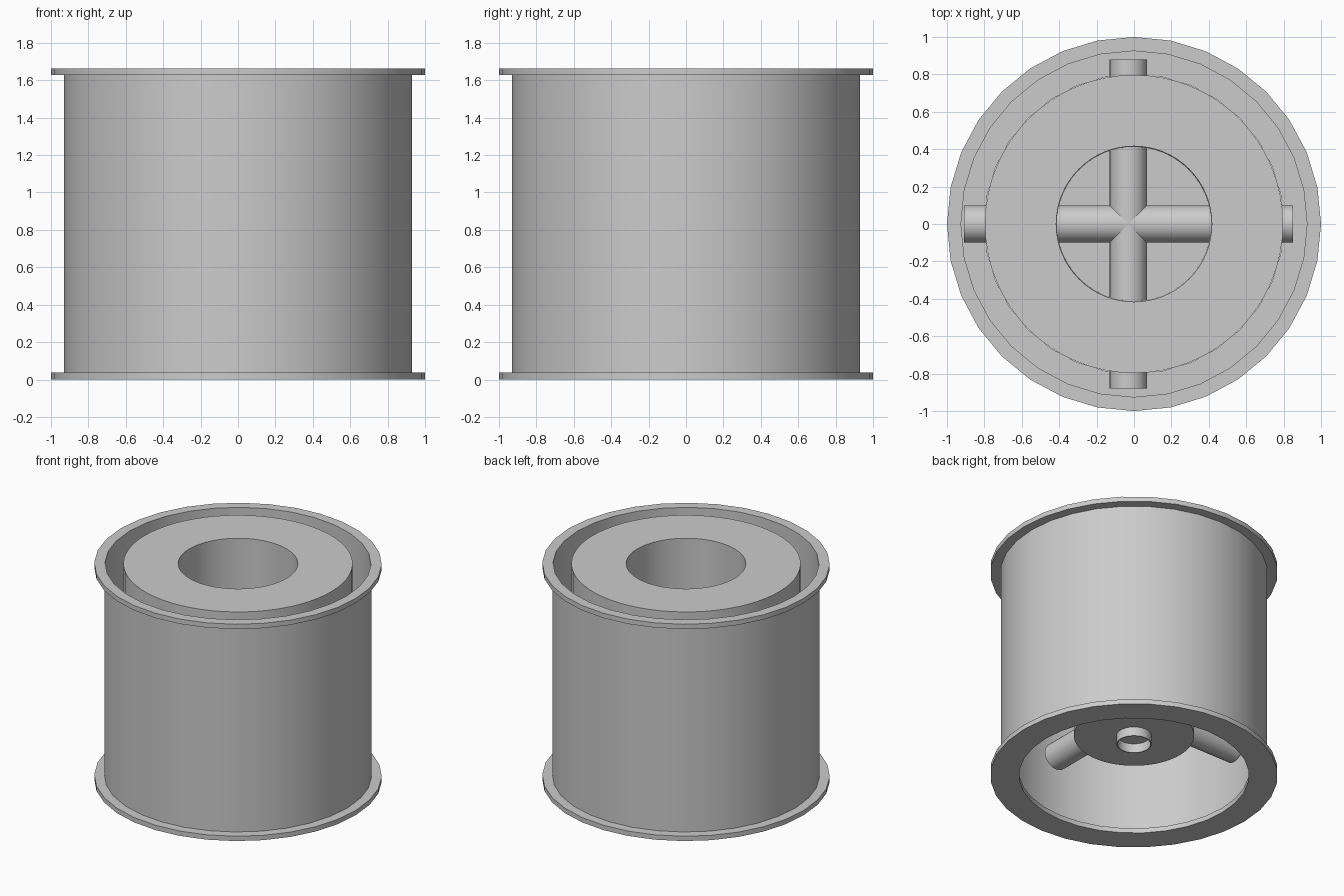
import bpy, bmesh, math
from mathutils import Matrix, Vector

if "Cube" in bpy.data.objects:
    bpy.data.objects.remove(bpy.data.objects["Cube"])


def finish(name, bm):
    bmesh.ops.remove_doubles(bm, verts=bm.verts, dist=1e-5)
    bmesh.ops.recalc_face_normals(bm, faces=bm.faces)
    mesh = bpy.data.meshes.new(name)
    bm.to_mesh(mesh)
    bm.free()
    ob = bpy.data.objects.new(name, mesh)
    bpy.context.collection.objects.link(ob)
    bpy.ops.object.select_all(action='DESELECT')
    ob.select_set(True)
    bpy.context.view_layer.objects.active = ob
    bpy.ops.object.shade_smooth_by_angle(angle=math.radians(35))
    return ob


def lathe(name, profile, sides, closed=True):
    """Revolve (radius, height) points around z."""
    bm = bmesh.new()
    vs = [bm.verts.new((r, 0, z)) for r, z in profile]
    edges = [bm.edges.new(p) for p in zip(vs, vs[1:])]
    if closed:
        edges.append(bm.edges.new((vs[-1], vs[0])))
    bmesh.ops.spin(bm, geom=vs + edges, cent=(0, 0, 0), axis=(0, 0, 1),
                   angle=math.tau, steps=sides, use_merge=True)
    return finish(name, bm)


def bar(name, centre, axis, radius, length):
    bm = bmesh.new()
    rot = Vector((0, 0, 1)).rotation_difference(Vector(axis)).to_matrix().to_4x4()
    bmesh.ops.create_cone(bm, cap_ends=True, segments=32, radius1=radius,
                          radius2=radius, depth=length,
                          matrix=Matrix.Translation(centre) @ rot)
    return finish(name, bm)


# Outer drum with a rim at the top and a wider ring at the base
lathe("drum_shell", [(0.80, 0), (1, 0), (1, 0.037), (0.93, 0.037),
                     (0.93, 1.627), (1, 1.627), (1, 1.664), (0.925, 1.664),
                     (0.925, 0.037), (0.80, 0.037)], 32)

# Thick upper ring running down into a closed central cup
lathe("inner_core", [(0, 0.32), (0.418, 0.32), (0.418, 1.1), (0.797, 1.1),
                     (0.797, 1.664), (0.416, 1.664), (0.412, 0.33),
                     (0, 0.33)], 64, closed=False)

# Short open spigot below the cup
lathe("bottom_spigot", [(0.122, 0.25), (0.122, 0.325), (0.115, 0.325),
                        (0.115, 0.25)], 32)

# Crossed support bars
for label, axis in (("x", (1, 0, 0)), ("y", (0, 1, 0))):
    bar("support_bar_" + label, (-0.03, 0, 0.55), axis, 0.1, 1.76)
